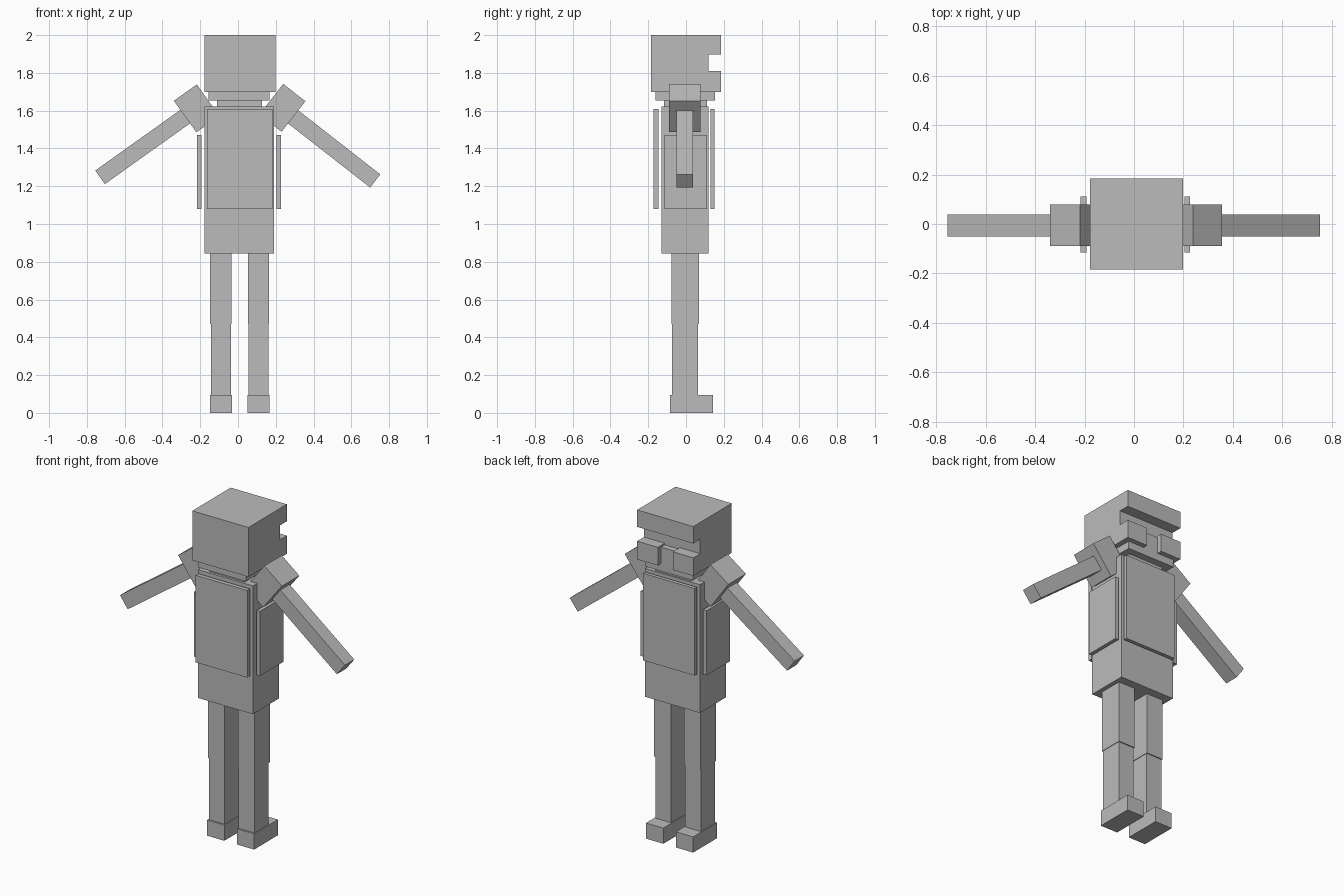
import bpy, math
from mathutils import Matrix, Vector

if "Cube" in bpy.data.objects:
    bpy.data.objects.remove(bpy.data.objects["Cube"])

grey = bpy.data.materials.new("plain_grey")
grey.diffuse_color = (0.5, 0.5, 0.5, 1)
grey.use_nodes = True
grey.node_tree.nodes["Principled BSDF"].inputs["Base Color"].default_value = grey.diffuse_color


def block(name, x, y, z):
    """Box from (min, max) ranges on each axis."""
    lo, hi = Vector((x[0], y[0], z[0])), Vector((x[1], y[1], z[1]))
    bpy.ops.mesh.primitive_cube_add(size=1)
    ob = bpy.context.object
    ob.name = name
    ob.data.transform(Matrix.Translation((lo + hi) / 2) @ Matrix.Diagonal((hi - lo).to_4d()))
    ob.data.materials.append(grey)
    return ob


def tilted(name, centre, length, width, y, angle):
    """Box lying along x, turned in the xz plane about its centre."""
    ob = block(name, (-length / 2, length / 2), y, (-width / 2, width / 2))
    ob.rotation_euler = (0, -math.radians(angle), 0)
    ob.location = (centre[0], 0, centre[1])
    return ob


# Helmet: shell, brow and two cheek guards
block("helmet_shell", (-0.178, 0.199), (-0.184, 0.118), (1.70, 2.0))
block("helmet_brow", (-0.178, 0.199), (0.118, 0.184), (1.897, 2.0))
block("cheek_guard_left", (-0.178, -0.04), (0.118, 0.184), (1.70, 1.81))
block("cheek_guard_right", (0.06, 0.199), (0.118, 0.184), (1.70, 1.81))

# Lower face and neck
block("lower_face", (-0.155, 0.167), (-0.162, 0.154), (1.655, 1.80))
block("neck", (-0.11, 0.126), (-0.116, 0.11), (1.60, 1.67))

# Torso with floating armour plates
block("torso", (-0.178, 0.191), (-0.13, 0.12), (0.845, 1.623))
block("plate_rear", (-0.164, 0.182), (-0.171, -0.145), (1.08, 1.608))
block("plate_chest", (-0.164, 0.182), (0.13, 0.152), (1.08, 1.608))
block("plate_side_left", (-0.216, -0.192), (-0.115, 0.112), (1.08, 1.472))
block("plate_side_right", (0.205, 0.227), (-0.115, 0.112), (1.08, 1.472))

# Legs and feet
for side, cx in (("left", -0.091), ("right", 0.109)):
    block("thigh_" + side, (cx - 0.056, cx + 0.056), (-0.078, 0.069), (0.47, 0.85))
    block("shin_" + side, (cx - 0.053, cx + 0.053), (-0.073, 0.063), (0.09, 0.475))
    block("foot_" + side, (cx - 0.058, cx + 0.058), (-0.084, 0.144), (0.0, 0.095))

# Shoulders and arms: hand point, shoulder centre and slope for each side
for side, hand, shoulder, slope in (
    ("left", (-0.73, 1.247), (-0.219, 1.612), 35.5),
    ("right", (0.725, 1.226), (0.235, 1.615), -38.0),
):
    tilted("shoulder_" + side, shoulder, 0.149, 0.205, (-0.089, 0.078), slope)
    inner = (hand[0] + (shoulder[0] - hand[0]) * 0.92, hand[1] + (shoulder[1] - hand[1]) * 0.92)
    mid = ((hand[0] + inner[0]) / 2, (hand[1] + inner[1]) / 2)
    tilted("arm_" + side, mid, math.dist(hand, inner), 0.088, (-0.051, 0.038), slope)
